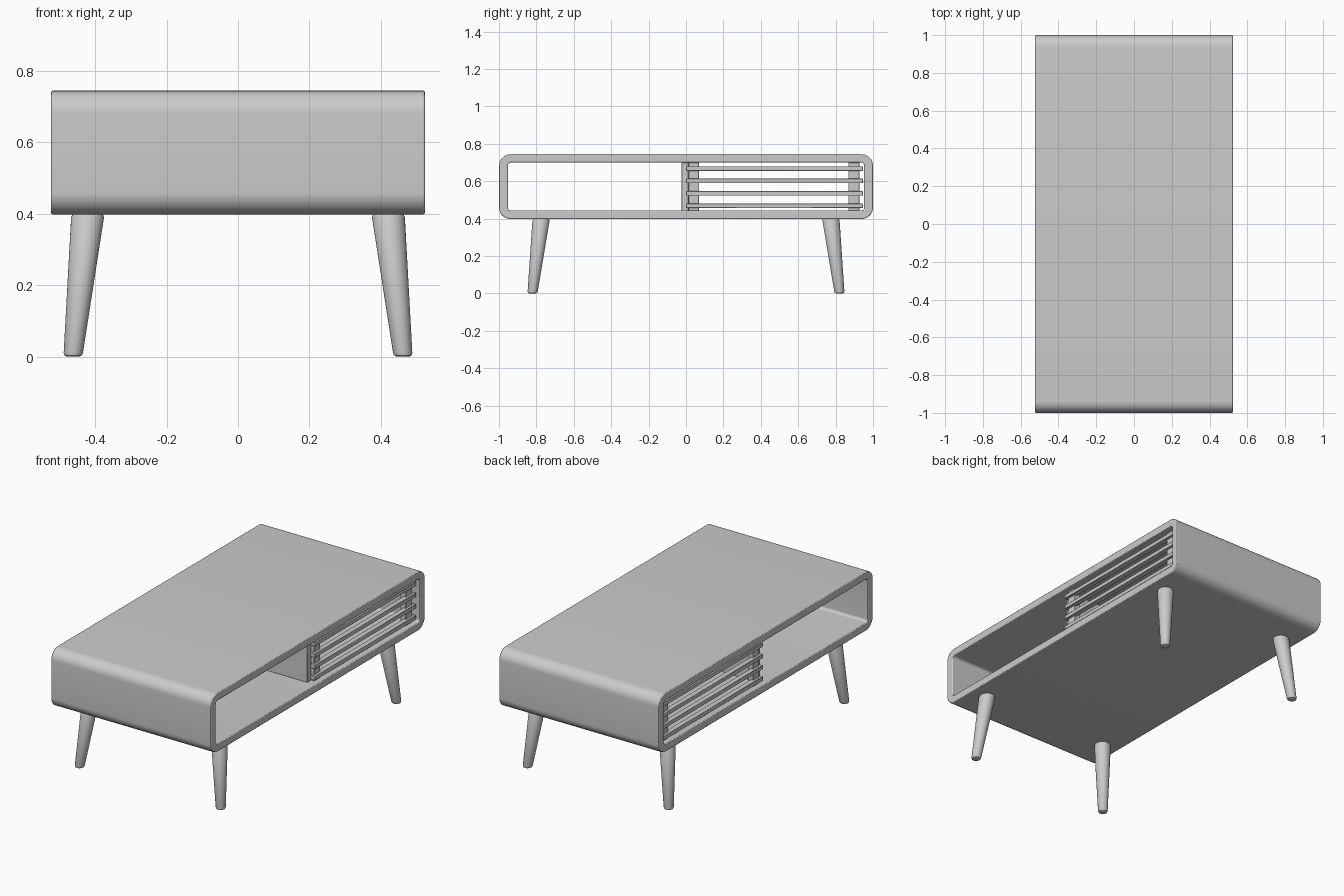
import bpy, bmesh, math

if "Cube" in bpy.data.objects:
    bpy.data.objects.remove(bpy.data.objects["Cube"])


def finish(name, bm, bevel=0.0, segments=2):
    bmesh.ops.recalc_face_normals(bm, faces=bm.faces)
    mesh = bpy.data.meshes.new(name)
    bm.to_mesh(mesh)
    bm.free()
    obj = bpy.data.objects.new(name, mesh)
    bpy.context.collection.objects.link(obj)
    bpy.ops.object.select_all(action='DESELECT')
    obj.select_set(True)
    bpy.context.view_layer.objects.active = obj
    bpy.ops.object.shade_smooth_by_angle(angle=math.radians(35))
    if bevel:
        mod = obj.modifiers.new("edge_softening", 'BEVEL')
        mod.width = bevel
        mod.segments = segments
        mod.limit_method = 'ANGLE'
        mod.angle_limit = math.radians(50)
    return obj


def box(name, x0, x1, y0, y1, z0, z1, bevel=0.002):
    bm = bmesh.new()
    bmesh.ops.create_cube(bm, size=1)
    for v in bm.verts:
        v.co = ((x0 + x1) / 2 + v.co.x * (x1 - x0),
                (y0 + y1) / 2 + v.co.y * (y1 - y0),
                (z0 + z1) / 2 + v.co.z * (z1 - z0))
    return finish(name, bm, bevel, 1)


def rounded_rect(y, z0, z1, r, steps=10):
    corners = [(y - r, z1 - r, 0), (-y + r, z1 - r, 90),
               (-y + r, z0 + r, 180), (y - r, z0 + r, 270)]
    pts = []
    for cy, cz, start in corners:
        for i in range(steps + 1):
            a = math.radians(start + 90 * i / steps)
            pts.append((cy + r * math.cos(a), cz + r * math.sin(a)))
    return pts


def bridge(bm, a, b):
    n = len(a)
    for i in range(n):
        j = (i + 1) % n
        bm.faces.new((a[i], a[j], b[j], b[i]))


# Cabinet shell: rounded rectangular tube open at both long sides
bm = bmesh.new()
outer = rounded_rect(1.0, 0.398, 0.744, 0.062)
inner = rounded_rect(0.953, 0.443, 0.699, 0.016)
X = 0.523
loops = [[bm.verts.new((x, y, z)) for y, z in prof]
         for x, prof in ((-X, outer), (X, outer), (X, inner), (-X, inner))]
for k in range(4):
    bridge(bm, loops[k], loops[(k + 1) % 4])
finish("cabinet_shell", bm, 0.004)

# Central divider panel
box("divider_panel", -0.47, 0.47, -0.023, 0.013, 0.442, 0.70)

# Slatted screens on both open sides
for s, side in ((1, "right"), (-1, "left")):
    for i, (y0, y1) in enumerate(((0.014, 0.07), (0.868, 0.928))):
        box(f"{side}_screen_post_{i + 1}", *sorted((s * 0.455, s * 0.49)),
            y0, y1, 0.442, 0.70)
    for i in range(4):
        z = 0.468 + i * 0.0665
        box(f"{side}_slat_{i + 1}", *sorted((s * 0.473, s * 0.505)),
            0.0, 0.945, z - 0.012, z + 0.012)

# Four splayed, tapered legs
N = 32
for sx, xn in ((1, "right"), (-1, "left")):
    for sy, yn in ((1, "back"), (-1, "front")):
        bm = bmesh.new()
        rings = []
        for z, r in ((0, 0.018), (0.003, 0.024), (0.01, 0.027),
                     (0.39, 0.046), (0.397, 0.043), (0.40, 0.038)):
            t = z / 0.4
            cx = 0.462 + (0.420 - 0.462) * t
            cy = 0.821 + (0.774 - 0.821) * t
            rings.append([bm.verts.new((sx * cx + r * math.cos(2 * math.pi * k / N),
                                        sy * cy + r * math.sin(2 * math.pi * k / N), z))
                          for k in range(N)])
        for a, b in zip(rings, rings[1:]):
            bridge(bm, a, b)
        bm.faces.new(rings[0])
        bm.faces.new(rings[-1])
        finish(f"{yn}_{xn}_leg", bm)
